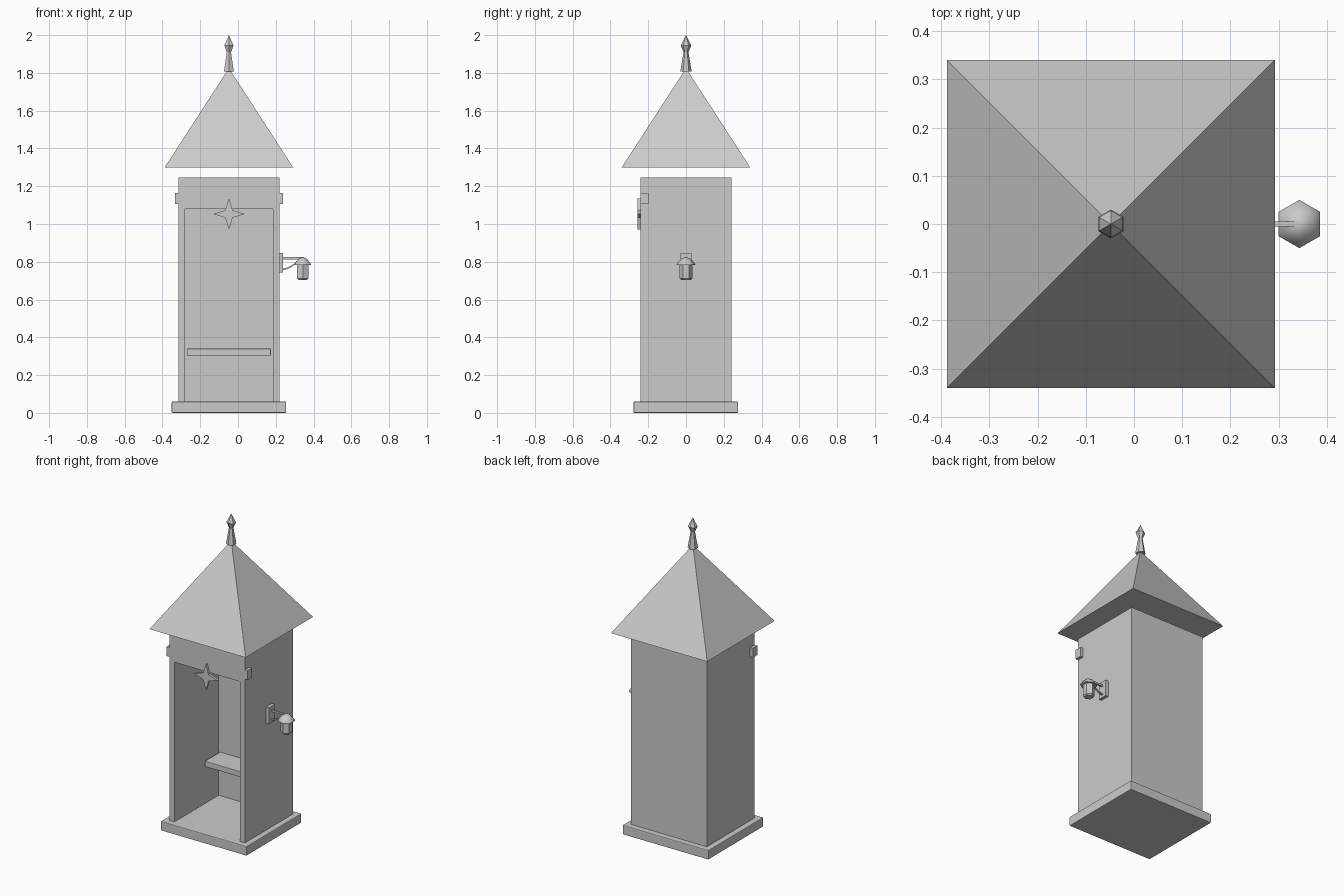
import bpy, bmesh, math
from mathutils import Vector

if "Cube" in bpy.data.objects:
    bpy.data.objects.remove(bpy.data.objects["Cube"])

CX = -0.048          # centre line of the booth
LX = 0.343           # centre line of the lantern

grey = bpy.data.materials.new("plain_grey")
grey.diffuse_color = (0.6, 0.6, 0.6, 1)
grey.use_nodes = True
grey.node_tree.nodes["Principled BSDF"].inputs["Base Color"].default_value = grey.diffuse_color


def finish(name, bm, smooth=False):
    bmesh.ops.recalc_face_normals(bm, faces=bm.faces)
    me = bpy.data.meshes.new(name)
    bm.to_mesh(me)
    bm.free()
    me.materials.append(grey)
    ob = bpy.data.objects.new(name, me)
    bpy.context.collection.objects.link(ob)
    if smooth:
        bpy.ops.object.select_all(action='DESELECT')
        ob.select_set(True)
        bpy.context.view_layer.objects.active = ob
        bpy.ops.object.shade_smooth_by_angle(angle=math.radians(50))
    return ob


def box(name, x0, x1, y0, y1, z0, z1, bevel=0):
    bm = bmesh.new()
    bmesh.ops.create_cube(bm, size=1)
    for v in bm.verts:
        v.co = ((x0 + x1) / 2 + v.co.x * (x1 - x0),
                (y0 + y1) / 2 + v.co.y * (y1 - y0),
                (z0 + z1) / 2 + v.co.z * (z1 - z0))
    if bevel:
        bmesh.ops.bevel(bm, geom=bm.edges[:], offset=bevel, segments=2,
                        profile=0.5, affect='EDGES')
    return finish(name, bm)


def prism(name, outline, y0, y1):
    """Outline in x, z pushed along y."""
    bm = bmesh.new()
    face = bm.faces.new([bm.verts.new((x, y0, z)) for x, z in outline])
    out = bmesh.ops.extrude_face_region(bm, geom=[face])
    moved = [g for g in out["geom"] if isinstance(g, bmesh.types.BMVert)]
    bmesh.ops.translate(bm, verts=moved, vec=(0, y1 - y0, 0))
    return finish(name, bm)


def lathe(name, cx, profile, sides, turn, smooth=False):
    """Rings of (radius, z); radius 0 makes a tip."""
    bm = bmesh.new()
    rings = []
    for r, z in profile:
        n = sides if r else 1
        rings.append([bm.verts.new((cx + r * math.cos(turn + i * math.tau / sides),
                                    r * math.sin(turn + i * math.tau / sides), z))
                      for i in range(n)])
    for a, b in zip(rings, rings[1:]):
        for i in range(sides):
            j = (i + 1) % sides
            if len(b) == 1:
                bm.faces.new((a[i], a[j], b[0]))
            else:
                bm.faces.new((a[i], a[j], b[j], b[i]))
    bm.faces.new(rings[0][::-1])
    if len(rings[-1]) > 1:
        bm.faces.new(rings[-1])
    return finish(name, bm, smooth)


# Plinth
box("plinth", CX - 0.303, CX + 0.303, -0.278, 0.276, 0, 0.06, 0.005)

# Cabin: solid box hollowed from the front by a door-shaped cutter
cabin = box("cabin", CX - 0.267, CX + 0.267, -0.242, 0.24, 0.055, 1.245)
cutter = box("doorway_cutter", CX - 0.232, CX + 0.232, -0.3, 0.205, 0.0, 1.08)
cutter.hide_render = True
cutter.hide_viewport = True
cut = cabin.modifiers.new("doorway", 'BOOLEAN')
cut.object = cutter
cut.operation = 'DIFFERENCE'
cut.solver = 'EXACT'

# Bench inside
box("bench", CX - 0.222, CX + 0.222, 0.05, 0.205, 0.304, 0.34, 0.003)

# Blocks at the upper front corners
for side, s in (("left", -1), ("right", 1)):
    xs = sorted((CX + s * 0.262, CX + s * 0.286))
    box(side + "_corner_block", xs[0], xs[1], -0.242, -0.198, 1.105, 1.165)

# Four-pointed star over the doorway
star = []
for i in range(8):
    r = 0.083 if i % 2 == 0 else 0.028
    a = i * math.pi / 4
    star.append((CX + r * math.cos(a), 1.053 + r * math.sin(a)))
prism("star", star, -0.256, -0.241)

# Roof and finial
lathe("roof", CX, [(0.34 * math.sqrt(2), 1.3), (0, 1.825)], 4, math.pi / 4)
lathe("finial", CX, [(0.03, 1.808), (0.013, 1.91), (0.028, 1.945), (0, 2.0)],
      6, math.pi / 2)

# Lamp bracket: wall plate, arm and curved brace
box("lamp_plate", 0.217, 0.239, -0.03, 0.03, 0.742, 0.846)
box("lamp_arm", 0.235, 0.345, -0.005, 0.005, 0.813, 0.824)
top, low = [], []
for i in range(7):
    t = i / 6
    p = Vector((0.237 + 0.09 * t, 0.76 + 0.055 * t - 0.012 * math.sin(math.pi * t)))
    top.append((p.x, p.y + 0.004))
    low.append((p.x, p.y - 0.004))
prism("lamp_brace", top + low[::-1], -0.005, 0.005)

# Lantern: hexagonal glass body under a pointed cap
lathe("lantern_body", LX, [(0.026, 0.704), (0.034, 0.712), (0.034, 0.785)],
      6, math.pi / 2)
lathe("lantern_cap", LX, [(0.05, 0.782), (0.048, 0.79), (0.026, 0.815), (0, 0.826)],
      6, math.pi / 2, True)
